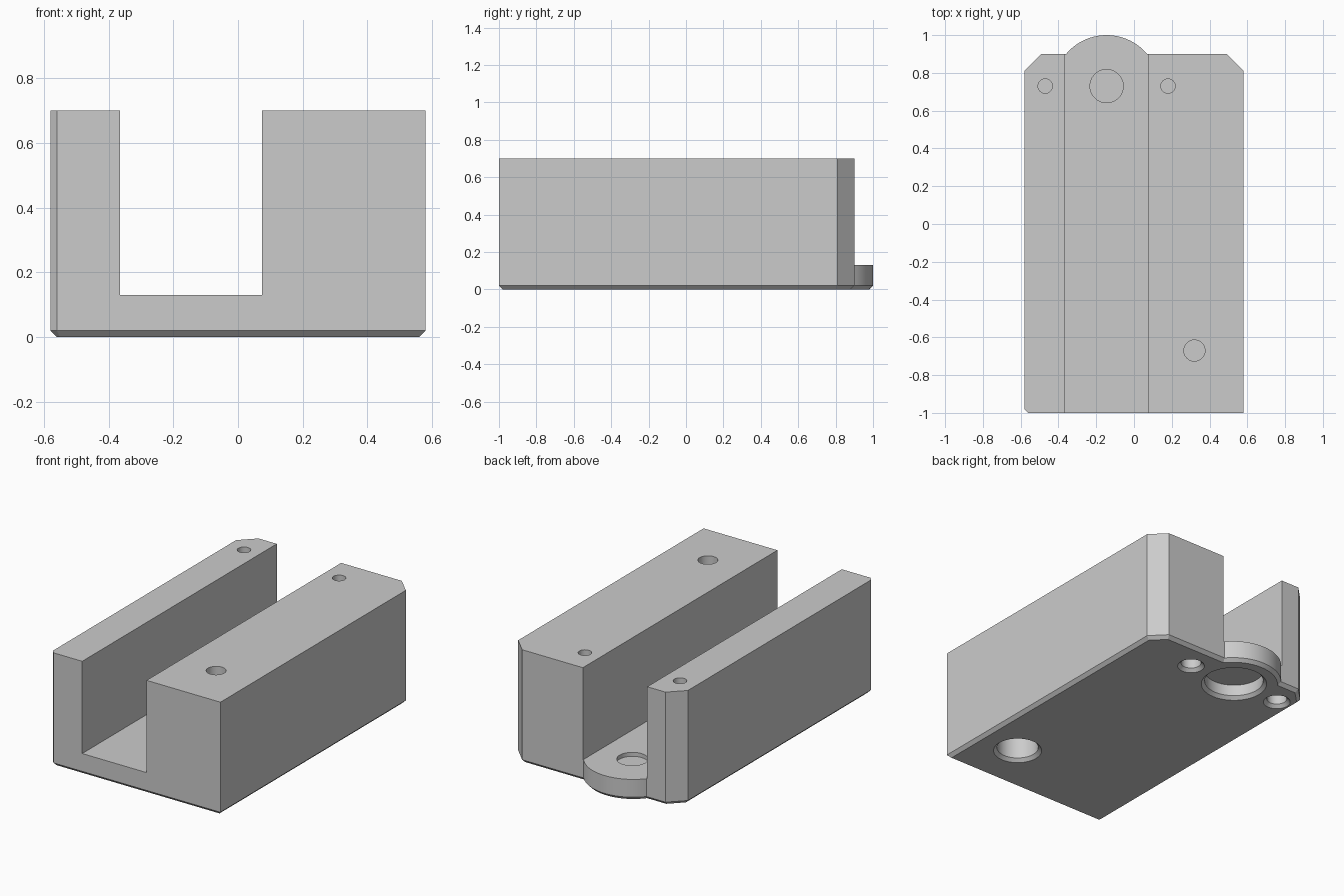
import bpy, bmesh, math

if "Cube" in bpy.data.objects:
    bpy.data.objects.remove(bpy.data.objects["Cube"])

grey = bpy.data.materials.new("light grey plastic")
grey.use_nodes = True
colour = (0.6, 0.6, 0.6, 1)
grey.diffuse_color = colour
grey.node_tree.nodes["Principled BSDF"].inputs["Base Color"].default_value = colour

HEIGHT, FLOOR, EDGE = 0.70, 0.13, 0.02
SLOT_X, SLOT_HALF = -0.145, 0.22
HOLE_Y = 0.73


def make_object(name, bm):
    bmesh.ops.recalc_face_normals(bm, faces=bm.faces)
    mesh = bpy.data.meshes.new(name)
    bm.to_mesh(mesh)
    bm.free()
    mesh.materials.append(grey)
    obj = bpy.data.objects.new(name, mesh)
    bpy.context.collection.objects.link(obj)
    return obj


def revolve(name, x, y, profile, sides=48):
    """Closed round solid from (radius, z) rings."""
    bm = bmesh.new()
    rings = [[bm.verts.new((x + r * math.cos(math.tau * i / sides),
                            y + r * math.sin(math.tau * i / sides), z))
              for i in range(sides)] for r, z in profile]
    for low, high in zip(rings, rings[1:]):
        for i in range(sides):
            j = (i + 1) % sides
            bm.faces.new((low[i], low[j], high[j], high[i]))
    bm.faces.new(rings[0])
    bm.faces.new(rings[-1])
    return make_object(name, bm)


# Block outline with chamfered corners and a rounded tab at the back
tab_r, tab_y = 0.28, 0.72
half = math.acos((0.90 - tab_y) / tab_r)
arc = [(SLOT_X + tab_r * math.sin(half * t / 16), tab_y + tab_r * math.cos(half * t / 16))
       for t in range(16, -17, -1)]
outline = [(-0.56, -1), (0.58, -1), (0.58, 0.81), (0.49, 0.90)] + arc + \
          [(-0.49, 0.90), (-0.58, 0.81), (-0.58, -0.98)]

bm = bmesh.new()
base = bm.faces.new([bm.verts.new((x, y, 0)) for x, y in outline])
top = bmesh.ops.extrude_face_region(bm, geom=[base], use_keep_orig=True)["geom"]
bmesh.ops.translate(bm, vec=(0, 0, HEIGHT),
                    verts=[v for v in top if isinstance(v, bmesh.types.BMVert)])
bmesh.ops.recalc_face_normals(bm, faces=bm.faces)
# Chamfer around the underside
rim = [e for e in bm.edges if all(v.co.z < 0.001 for v in e.verts)]
bmesh.ops.bevel(bm, geom=rim, offset=EDGE, segments=1, affect='EDGES')
block = make_object("channel_block", bm)

# Open channel running front to back
bm = bmesh.new()
bmesh.ops.create_cube(bm, size=1)
for v in bm.verts:
    v.co.x = SLOT_X + 2 * SLOT_HALF * v.co.x
    v.co.y *= 3
    v.co.z = FLOOR if v.co.z < 0 else 1
cutters = [make_object("channel_cutter", bm)]

# Stepped screw holes: x, y, top radius, lower radius, lower depth, upper surface
holes = [(-0.47, HOLE_Y, 0.038, 0.058, 0.30, HEIGHT),
         (0.18, HOLE_Y, 0.038, 0.058, 0.30, HEIGHT),
         (0.32, -0.67, 0.056, 0.12, 0.45, HEIGHT),
         (SLOT_X, HOLE_Y, 0.088, 0.17, 0.09, FLOOR)]
for x, y, small, large, depth, surface in holes:
    cutters.append(revolve("pocket_cutter", x, y,
                           [(large + 2 * EDGE, -EDGE), (large, EDGE), (large, depth)]))
    # A thin web is left between the two bores
    cutters.append(revolve("bore_cutter", x, y,
                           [(small, depth + 0.015), (small, surface + 0.05)]))

for cutter in cutters:
    cutter.hide_render = True
    cut = block.modifiers.new(cutter.name, 'BOOLEAN')
    cut.operation = 'DIFFERENCE'
    cut.solver = 'EXACT'
    cut.object = cutter

# Bake the cuts and drop the helpers
bpy.context.view_layer.update()
result = bpy.data.meshes.new_from_object(block.evaluated_get(bpy.context.evaluated_depsgraph_get()))
block.modifiers.clear()
block.data = result
for cutter in cutters:
    bpy.data.objects.remove(cutter)

# Smooth round walls, crisp edges
bpy.ops.object.select_all(action='DESELECT')
block.select_set(True)
bpy.context.view_layer.objects.active = block
bpy.ops.object.shade_smooth_by_angle(angle=math.radians(25))
